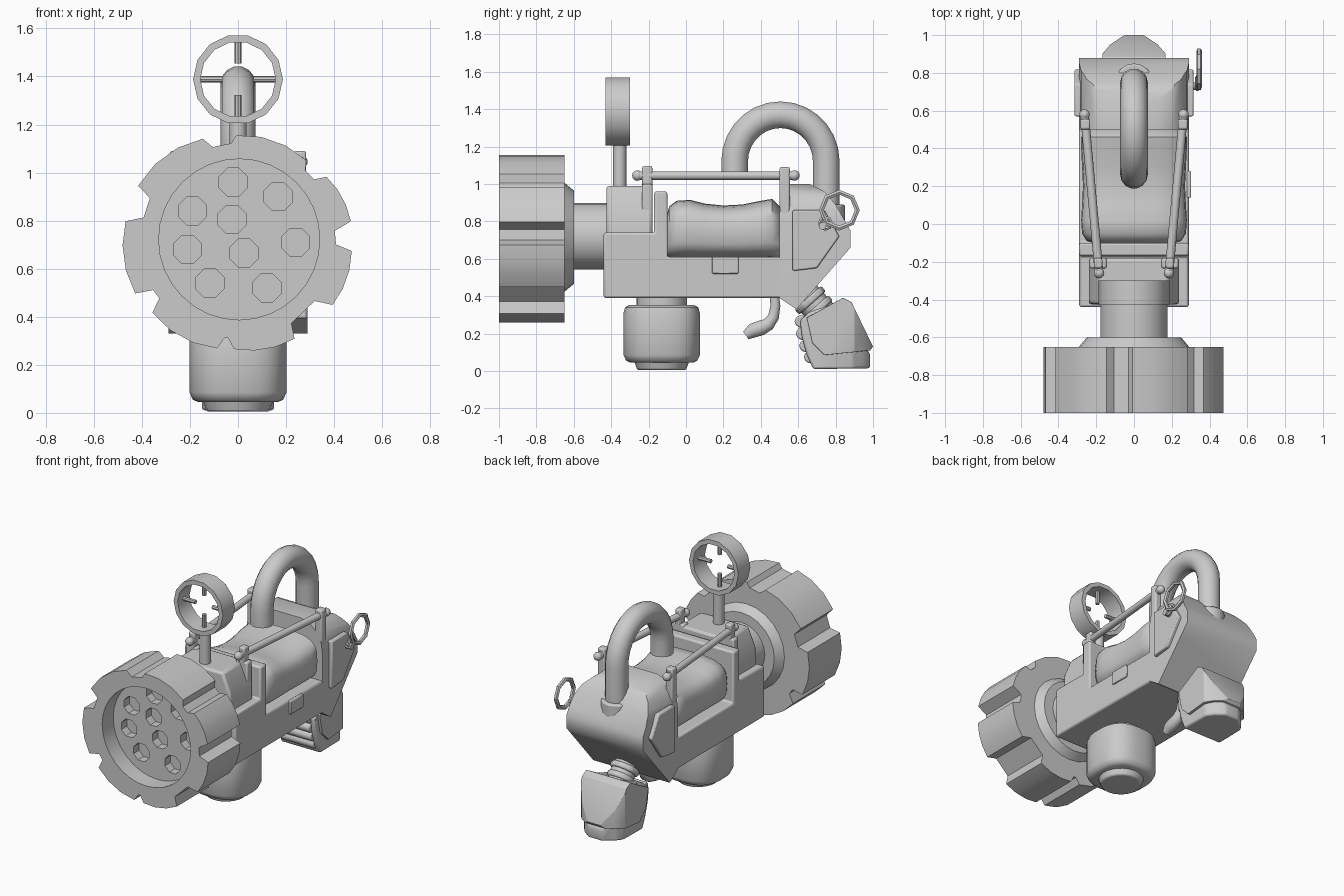
import bpy, bmesh
from math import sin, cos, pi, radians
from mathutils import Vector

if "Cube" in bpy.data.objects:
    bpy.data.objects.remove(bpy.data.objects["Cube"])


def finish(bm, name, bevel=0, segs=2):
    bmesh.ops.recalc_face_normals(bm, faces=bm.faces)
    me = bpy.data.meshes.new(name)
    bm.to_mesh(me)
    bm.free()
    ob = bpy.data.objects.new(name, me)
    bpy.context.collection.objects.link(ob)
    if bevel:
        m = ob.modifiers.new("bevel", 'BEVEL')
        m.width, m.segments, m.limit_method = bevel, segs, 'ANGLE'
    return ob


def loft(name, rings, bevel=0, segs=2):
    """Skin a list of equal-length point rings and cap both ends."""
    bm = bmesh.new()
    vs = [[bm.verts.new(p) for p in r] for r in rings]
    n = len(vs[0])
    for a, b in zip(vs, vs[1:]):
        for i in range(n):
            bm.faces.new((a[i], a[(i + 1) % n], b[(i + 1) % n], b[i]))
    bm.faces.new(vs[0])
    bm.faces.new(vs[-1])
    return finish(bm, name, bevel, segs)


def prism(name, pts, axis, lo, hi, bevel=0, segs=2):
    """Extrude a 2D outline along x (y,z points), y (x,z) or z (x,y)."""
    place = {'x': lambda p, d: (d, p[0], p[1]), 'y': lambda p, d: (p[0], d, p[1]),
             'z': lambda p, d: (p[0], p[1], d)}[axis]
    return loft(name, [[place(p, d) for p in pts] for d in (lo, hi)], bevel, segs)


def box(name, x0, x1, y0, y1, z0, z1, bevel=0.01):
    return prism(name, [(x0, y0), (x1, y0), (x1, y1), (x0, y1)], 'z', z0, z1, bevel)


def circle(r, n, cx=0, cz=0, a0=0):
    return [(cx + r * cos(a0 + 2 * pi * i / n), cz + r * sin(a0 + 2 * pi * i / n)) for i in range(n)]


def rod(name, p, q, r, r2=None, n=16, bevel=0):
    p, q = Vector(p), Vector(q)
    rot = (q - p).to_track_quat('Z', 'Y')
    rings = [[c + rot @ Vector((x, y, 0)) for x, y in circle(rr, n)]
             for c, rr in ((p, r), (q, r if r2 is None else r2))]
    return loft(name, rings, bevel)


def tube(name, pts, r, radii=None, closed=False, res=5):
    cu = bpy.data.curves.new(name, 'CURVE')
    cu.dimensions, cu.bevel_depth, cu.bevel_resolution, cu.use_fill_caps = '3D', r, res, True
    sp = cu.splines.new('POLY')
    sp.points.add(len(pts) - 1)
    for i, p in enumerate(pts):
        sp.points[i].co = (*p, 1)
        sp.points[i].radius = radii[i] if radii else 1
    sp.use_cyclic_u = closed
    ob = bpy.data.objects.new(name, cu)
    bpy.context.collection.objects.link(ob)
    bpy.ops.object.select_all(action='DESELECT')
    ob.select_set(True)
    bpy.context.view_layer.objects.active = ob
    bpy.ops.object.convert(target='MESH')
    return bpy.context.object


def ball(name, c, r):
    bm = bmesh.new()
    bmesh.ops.create_uvsphere(bm, u_segments=12, v_segments=8, radius=r)
    bmesh.ops.translate(bm, verts=bm.verts, vec=c)
    return finish(bm, name)


def cut(ob, tool, op='DIFFERENCE'):
    m = ob.modifiers.new("cut", 'BOOLEAN')
    m.operation, m.object, m.solver = op, tool, 'EXACT'
    bpy.context.view_layer.objects.active = ob
    bpy.ops.object.modifier_apply(modifier=m.name)
    bpy.data.objects.remove(tool)


# Muzzle drum: uneven teeth (start angle, end angle, start radius, end radius)
outline = []
for a0, a1, r0, r1 in ((-92, -60, .45, .47), (-34, -5, .475, .475), (10, 36, .477, .455), (50, 91, .44, .44),
                       (109, 151, .45, .475), (170, 207, .475, .48), (220, 259, .465, .455)):
    outline += [(radians(a0 - 4), .405), (radians(a0), r0)]
    outline += [(radians(a0 + (a1 - a0) * t), r0 + (r1 - r0) * t + .004) for t in (.33, .67)]
    outline += [(radians(a1), r1), (radians(a1 + 3), .408)]
drum = prism("muzzle_drum", [(r * cos(a), .715 + r * sin(a)) for a, r in outline], 'y', -1, -.65)
cut(drum, prism("bore_cutter", circle(.335, 32, .005, .722), 'y', -1.1, -.88))
for x, z in ((-.02, .96), (.167, .9), (-.19, .84), (-.025, .805), (-.21, .68),
             (.025, .665), (.24, .71), (-.117, .54), (.12, .52)):
    cut(drum, prism("hole_cutter", circle(.063, 8, x, z, pi / 8), 'y', -.95, -.82))
rod("drum_back_plate", (0, -.66, .715), (0, -.60, .715), .30, .25, 24)
rod("barrel_neck", (0, -.62, .72), (0, -.40, .72), .178, n=24)

# Main body tray with front arch pillar
prism("body_tray", [(-.44, .39), (.52, .39), (.52, .61), (-.10, .61), (-.10, .96),
                    (-.17, .96), (-.17, .74), (-.44, .74)], 'x', -.29, .29, .012)
front = [(-.24, .7), (.24, .7), (.235, .86), (.18, .99), (-.18, .99), (-.235, .86)]
prism("front_block", front, 'y', -.425, -.18, .015)
box("side_tab", .28, .302, .14, .28, .52, .61, .005)

# Rear housing: side profile intersected with a round-topped front outline
housing = prism("rear_housing", [(.50, .39), (.59, .33), (.88, .66), (.88, .75), (.80, .89),
                                 (.74, .96), (.66, 1.0), (.50, 1.0)], 'x', -.29, .29)
arch = [(.29, .2), (.29, .80), (.28, .87), (.25, .93), (.2, .975), (.13, 1.0), (0, 1.01)]
arch += [(-x, z) for x, z in reversed(arch[:-1])]
cut(housing, prism("arch_cutter", arch, 'y', .3, 1.1), 'INTERSECT')
for s in (-1, 1):
    prism("side_plate", [(.57, .86), (.74, .86), (.82, .72), (.70, .55), (.57, .535)],
          'x', s * .28, s * .315, .008)

# Soft canister lying in the tray
rings = []
for y, top, w in ((-.105, .82, .20), (-.09, .88, .25), (-.05, .91, .275), (.02, .915, .28), (.1, .895, .275),
                  (.2, .885, .27), (.3, .89, .275), (.4, .91, .28), (.46, .92, .28), (.5, .88, .25), (.51, .83, .2)):
    c, h = (top + .60) / 2, (top - .60) / 2
    ring = []
    for i in range(24):
        a = 2 * pi * i / 24
        sx, sz = cos(a), sin(a)
        ring.append((w * abs(sx) ** .6 * (1 if sx > 0 else -1), y,
                     c + h * abs(sz) ** .6 * (1 if sz > 0 else -1)))
    rings.append(ring)
loft("canister", rings)

# Side rails with ball ends and brackets
for s in (-1, 1):
    a, b = Vector((s * .185, -.26, 1.045)), Vector((s * .262, .58, 1.045))
    rod("rail", a, b, .023, n=12)
    for p in (a, b):
        ball("rail_end", p, .028)
    box("front_bracket", s * .19 - .045, s * .19 + .045, -.235, -.18, .74, 1.0)
    box("front_bracket_tip", s * .19 - .022, s * .19 + .022, -.235, -.18, .98, 1.095)
    box("rear_bracket", s * .258 - .026, s * .258 + .026, .50, .555, .75, 1.09)

# Ring sight on a post
sight = prism("sight_ring", circle(.187, 14, 0, 1.388), 'y', -.43, -.30)
cut(sight, prism("sight_cutter", circle(.157, 14, 0, 1.388), 'y', -.6, -.1))
for k in range(4):
    d = Vector((cos(k * pi / 2), 0, sin(k * pi / 2)))
    c = Vector((0, -.365, 1.388))
    rod("sight_tick", c + d * .065, c + d * .165, .014, n=8)
rod("sight_post", (0, -.355, .97), (0, -.355, 1.22), .036, n=12)

# Arched carrying pipe and collar
pipe = [(0, .26, 1.02)] + [(0, .505 - .245 * cos(pi * i / 14), 1.12 + .25 * sin(pi * i / 14))
                           for i in range(15)] + [(0, .75, .80)]
tube("pipe_handle", pipe, .073)
rod("pipe_collar", (0, .75, .78), (0, .75, .89), .1, n=16, bevel=.01)

# Pull ring on the right side
tube("pull_ring", [(.345, .82 + y, .86 + z) for y, z in circle(.096, 8)], .015, closed=True, res=1)
tube("pull_link", [(.335, .745 + y, .79 + z) for y, z in circle(.03, 8)], .012, closed=True, res=1)
rod("pull_pin", (.27, .73, .775), (.355, .73, .775), .02, n=10)

# Front grip: soft squarish drum with neck and cap
rings = []
for z, f in ((.045, .82), (.055, .93), (.085, 1), (.31, 1), (.34, .96), (.352, .86)):
    rings.append([(.203 * f * abs(cos(a)) ** .75 * (1 if cos(a) > 0 else -1),
                   -.13 + .205 * f * abs(sin(a)) ** .75 * (1 if sin(a) > 0 else -1), z)
                  for a in [2 * pi * (i + .5) / 28 for i in range(28)]])
loft("front_grip", rings)
rod("front_grip_neck", (0, -.13, .33), (0, -.13, .41), .135, n=20)
rod("front_grip_cap", (0, -.13, .005), (0, -.13, .06), .13, .15, 20, .008)

# Trigger hook
tube("trigger", [(0, .47, .42), (0, .478, .35), (0, .468, .29), (0, .44, .25), (0, .40, .23), (0, .355, .215),
                 (0, .32, .19)], .036, [.7, .75, .85, 1, 1.15, 1.1, .7])

# Rear grip: stepped neck, base, rounded shell and finger bumps
a, b = Vector((0, .60, .45)), Vector((0, .76, .27))
rod("grip_neck", a, b, .08, n=12)
for t, r in ((.32, .095), (.58, .09)):
    c = a.lerp(b, t)
    rod("grip_neck_ring", c, c + (b - a) * .16, r, n=12, bevel=.01)


def grip_part(name, profile, w, back, bevel):
    ob = prism(name, profile, 'x', -w, w)
    plan = [(w, .4), (w, back - .10), (w * .75, back - .05), (w * .3, back)]
    plan += [(-x, y) for x, y in reversed(plan)]
    cut(ob, prism("plan_cutter", plan, 'z', -.2, .7), 'INTERSECT')
    m = ob.modifiers.new("bevel", 'BEVEL')
    m.width, m.segments, m.limit_method = bevel, 2, 'ANGLE'


grip_part("grip_base", [(.61, .27), (.66, .315), (.83, .375), (.94, .16), (.985, .09), (.985, .015),
                        (.68, .01), (.645, .09), (.62, .18)], .15, .99, .012)
grip_part("grip_shell", [(.645, .285), (.84, .392), (.885, .368), (1.0, .13), (.985, .11), (.74, .085),
                         (.675, .15)], .168, 1.0, .012)
for y, z in ((.615, .265), (.622, .20), (.64, .135), (.665, .075)):
    rod("finger_bump", (-.125, y, z), (.125, y, z), .034, n=12, bevel=.015)

# Smooth shading with sharp edges kept
bpy.ops.object.select_all(action='DESELECT')
for ob in bpy.context.scene.objects:
    if ob.type == 'MESH':
        ob.select_set(True)
        bpy.context.view_layer.objects.active = ob
bpy.ops.object.shade_smooth_by_angle(angle=radians(42))
